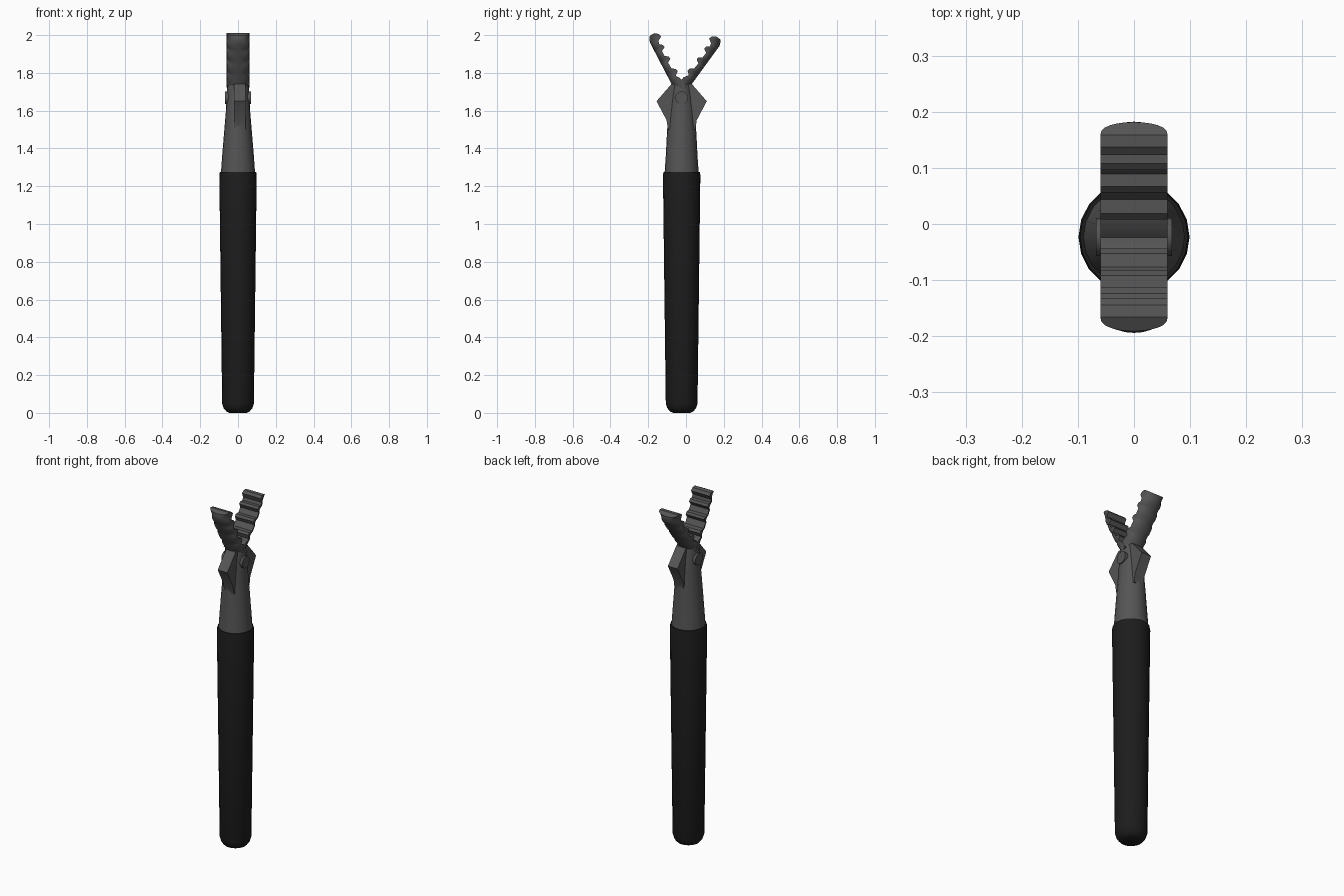
import bpy, bmesh
from math import sin, cos, pi, radians
from mathutils import Vector

if "Cube" in bpy.data.objects:
    bpy.data.objects.remove(bpy.data.objects["Cube"])

CY = -0.023  # y of the shaft axis


def material(name, v):
    m = bpy.data.materials.new(name)
    m.diffuse_color = (v, v, v, 1)
    m.use_nodes = True
    m.node_tree.nodes["Principled BSDF"].inputs["Base Color"].default_value = m.diffuse_color
    return m


RUBBER = material("black_rubber", 0.012)
METAL = material("dark_metal", 0.09)


def finish(bm, name, mat, angle=35):
    bmesh.ops.recalc_face_normals(bm, faces=bm.faces)
    me = bpy.data.meshes.new(name)
    bm.to_mesh(me)
    bm.free()
    me.materials.append(mat)
    ob = bpy.data.objects.new(name, me)
    bpy.context.collection.objects.link(ob)
    bpy.ops.object.select_all(action='DESELECT')
    bpy.context.view_layer.objects.active = ob
    ob.select_set(True)
    bpy.ops.object.shade_smooth_by_angle(angle=radians(angle))
    return ob


def loft(name, rings, mat):
    """Skin closed rings of points and cap both ends."""
    bm = bmesh.new()
    loops = [[bm.verts.new(p) for p in r] for r in rings]
    n = len(loops[0])
    for a, b in zip(loops, loops[1:]):
        for i in range(n):
            j = (i + 1) % n
            bm.faces.new((a[i], a[j], b[j], b[i]))
    bm.faces.new(loops[0])
    bm.faces.new(loops[-1])
    return finish(bm, name, mat)


def shaft(name, sections, mat, n=20):
    """Sections are (z, x radius, y radius)."""
    rings = [[(rx * cos(2 * pi * i / n), CY + ry * sin(2 * pi * i / n), z)
              for i in range(n)] for z, rx, ry in sections]
    return loft(name, rings, mat)


# Grip with rounded foot
shaft("handle_grip", [(0, .045, .045), (.008, .062, .062), (.025, .076, .076),
                      (.05, .084, .084), (1.26, .099, .099), (1.275, .096, .096)], RUBBER)

# Tapering metal neck
shaft("neck", [(1.26, .091, .091), (1.36, .084, .084), (1.48, .074, .078),
               (1.6, .064, .07), (1.68, .06, .062), (1.735, .057, .052)], METAL)

# Toothed jaws: inner profile (along, depth) against a straight rounded back
INNER = [(-.05, .06), (.005, .056), (.03, .04), (.045, .06), (.06, .058), (.075, .038),
         (.11, .036), (.122, .056), (.137, .054), (.15, .036), (.18, .036),
         (.192, .058), (.207, .054), (.218, .04), (.235, .044), (.25, .067),
         (.268, .062), (.281, .045)]


def jaw(name, side, tilt):
    base = Vector((0, CY + side * .053, 1.74))
    along = Vector((0, side * sin(tilt), cos(tilt)))
    inward = Vector((0, -side * cos(tilt), sin(tilt)))
    rings = []
    for s, u in INNER:
        back = 0 if s < .26 else (s - .26) * .8
        ring = []
        for k in range(13):
            t = pi * k / 12
            d = u + (back - u) * sin(t) ** .8
            ring.append(base + along * s + inward * d + Vector((.06 * cos(t), 0, 0)))
        rings.append(ring)
    return loft(name, rings, METAL)


jaw("front_jaw", -1, radians(27.5))
jaw("back_jaw", 1, radians(36))

# Pointed hinge levers either side of the neck
for name, side in (("front_lever", -1), ("back_lever", 1)):
    outline = [(.03, 1.74), (.055, 1.74), (.133, 1.65), (.08, 1.55), (.072, 1.5), (.03, 1.5)]
    loft(name, [[(x, CY + side * d, z) for d, z in outline] for x in (-.022, .04)], METAL)

# Hinge pin through the neck
bm = bmesh.new()
bmesh.ops.create_cone(bm, cap_ends=True, segments=20, radius1=.034, radius2=.034, depth=.136)
for v in bm.verts:
    v.co = (v.co.z, v.co.y + CY, v.co.x + 1.668)
finish(bm, "hinge_pin", METAL)
